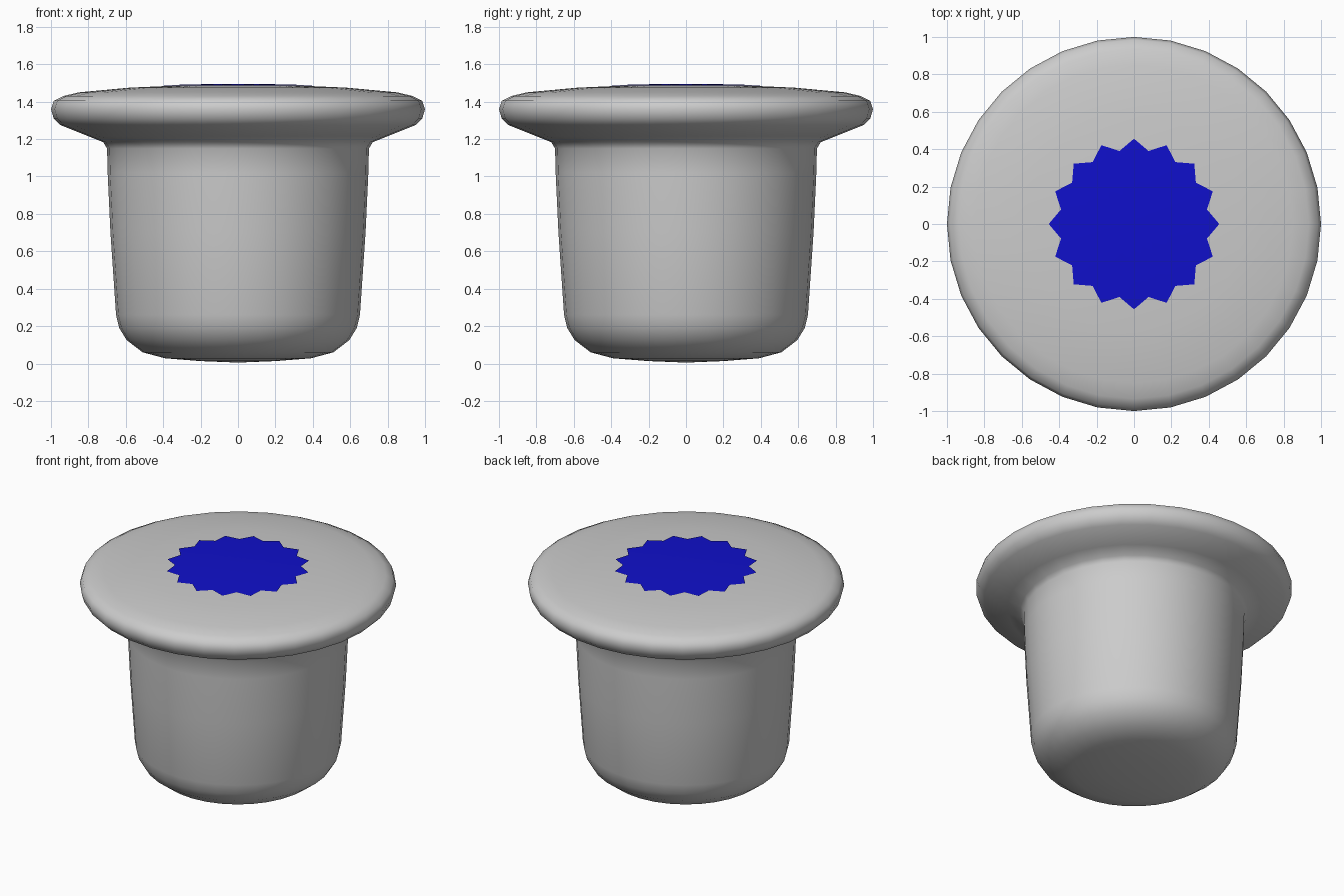
import bpy, bmesh, math

if "Cube" in bpy.data.objects:
    bpy.data.objects.remove(bpy.data.objects["Cube"])

SEGMENTS = 32

def make_object(name, bm):
    bmesh.ops.recalc_face_normals(bm, faces=bm.faces)
    mesh = bpy.data.meshes.new(name)
    bm.to_mesh(mesh)
    bm.free()
    for p in mesh.polygons:
        p.use_smooth = True
    obj = bpy.data.objects.new(name, mesh)
    bpy.context.collection.objects.link(obj)
    return obj

def stack_rings(name, rings, start, end=None):
    """Bridge rings of points, closing the ends with fans."""
    bm = bmesh.new()
    loops = [[bm.verts.new(p) for p in ring] for ring in rings]
    for a, b in zip(loops, loops[1:]):
        for i in range(SEGMENTS):
            j = (i + 1) % SEGMENTS
            bm.faces.new((a[i], a[j], b[j], b[i]))
    for point, loop in ((start, loops[0]), (end, loops[-1])):
        if point is not None:
            c = bm.verts.new(point)
            for i in range(SEGMENTS):
                bm.faces.new((c, loop[i], loop[(i + 1) % SEGMENTS]))
    return make_object(name, bm)

def ring(radius_at, z_at):
    pts = []
    for i in range(SEGMENTS):
        a = 2 * math.pi * i / SEGMENTS
        r = radius_at(i)
        pts.append((r * math.cos(a), r * math.sin(a), z_at(r)))
    return pts

# Stopper body: rounded base, slightly flared wall, rounded flange, domed top
profile = [(0.20, 0.013), (0.39, 0.028), (0.51, 0.06), (0.595, 0.125),
           (0.635, 0.19), (0.652, 0.26), (0.682, 0.70), (0.697, 1.02),
           (0.70, 1.15), (0.72, 1.183), (0.80, 1.215), (0.95, 1.275),
           (0.985, 1.31), (1.0, 1.36), (0.985, 1.405), (0.935, 1.43),
           (0.85, 1.45), (0.58, 1.475), (0.33, 1.486), (0.15, 1.49)]
stack_rings("stopper_body",
            [ring(lambda i, r=r: r, lambda _, z=z: z) for r, z in profile],
            (0, 0, 0.005), (0, 0, 1.491))

# Sixteen-pointed star inlay lying just above the domed top
def dome(r):
    return 1.495 - 0.045 * r * r

star = stack_rings("star_inlay",
                   [ring(lambda i, k=k: k * (0.398 if i % 2 else 0.456), dome)
                    for k in (0.4, 0.75, 1.0)],
                   (0, 0, dome(0)))
blue = bpy.data.materials.new("blue")
blue.diffuse_color = (0.005, 0.005, 0.6, 1)
blue.use_nodes = True
blue.node_tree.nodes["Principled BSDF"].inputs["Base Color"].default_value = blue.diffuse_color
star.data.materials.append(blue)
